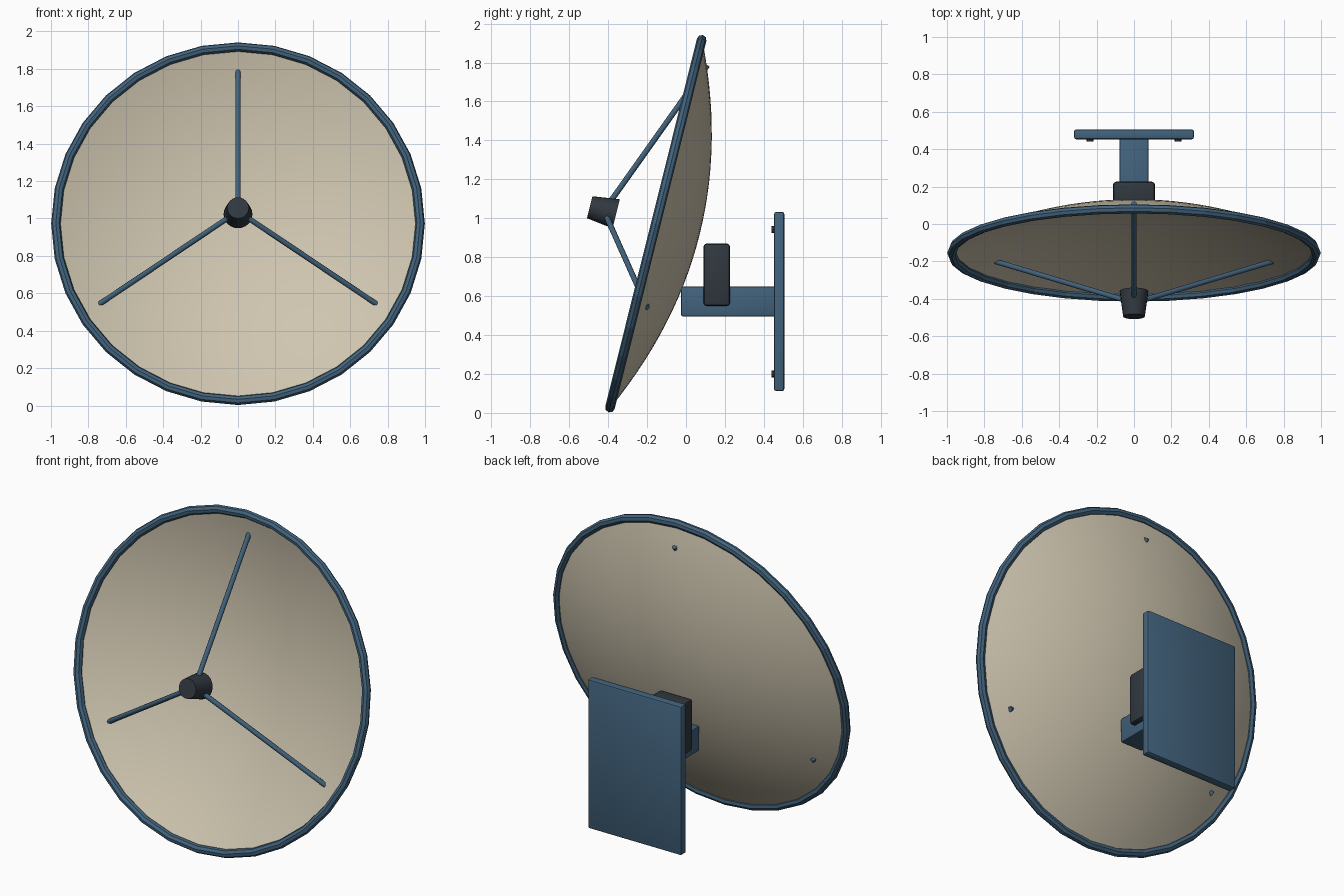
import bpy, bmesh, math
from mathutils import Matrix, Vector

if "Cube" in bpy.data.objects:
    bpy.data.objects.remove(bpy.data.objects["Cube"])


def material(name, rgb):
    m = bpy.data.materials.new(name)
    m.diffuse_color = (*rgb, 1)
    m.use_nodes = True
    m.node_tree.nodes["Principled BSDF"].inputs["Base Color"].default_value = m.diffuse_color
    return m


CREAM = material("warm cream", (0.62, 0.56, 0.43))
BLUE = material("steel blue", (0.055, 0.125, 0.205))
DARK = material("charcoal", (0.03, 0.04, 0.05))

# Dish frame: local z points out of the dish, local y up along its face
DISH = Matrix.Translation((0, -0.155, 0.972)) @ Matrix.Rotation(math.radians(76), 4, 'X')
R, DEPTH = 0.972, 0.232


def finish(name, bm, mat, smooth=None):
    bmesh.ops.recalc_face_normals(bm, faces=bm.faces)
    me = bpy.data.meshes.new(name)
    bm.to_mesh(me)
    bm.free()
    me.materials.append(mat)
    ob = bpy.data.objects.new(name, me)
    bpy.context.collection.objects.link(ob)
    if smooth:
        bpy.ops.object.select_all(action='DESELECT')
        ob.select_set(True)
        bpy.context.view_layer.objects.active = ob
        bpy.ops.object.shade_smooth_by_angle(angle=math.radians(smooth))
    return ob


def lathe(name, profile, segs, mat, smooth=None, closed=False):
    """Revolve (radius, z) points about the dish axis."""
    bm = bmesh.new()
    rings = []
    for r, z in profile:
        if r < 1e-6:
            rings.append([bm.verts.new((0, 0, z))] * segs)
        else:
            rings.append([bm.verts.new((r * math.cos(2 * math.pi * i / segs),
                                        r * math.sin(2 * math.pi * i / segs), z))
                          for i in range(segs)])
    pairs = list(zip(rings, rings[1:])) + ([(rings[-1], rings[0])] if closed else [])
    for a, b in pairs:
        for i in range(segs):
            j = (i + 1) % segs
            bm.faces.new(list(dict.fromkeys((a[i], a[j], b[j], b[i]))))
    bm.transform(DISH)
    return finish(name, bm, mat, smooth)


def rod(name, a, b, r, mat, segs=10):
    a, b = Vector(a), Vector(b)
    bm = bmesh.new()
    bmesh.ops.create_cone(bm, cap_ends=True, segments=segs, radius1=r, radius2=r,
                          depth=(b - a).length)
    q = (b - a).to_track_quat('Z', 'Y').to_matrix().to_4x4()
    bm.transform(Matrix.Translation((a + b) / 2) @ q)
    return finish(name, bm, mat, 40)


def box(name, lo, hi, bevel, mat):
    lo, hi = Vector(lo), Vector(hi)
    bm = bmesh.new()
    bmesh.ops.create_cube(bm, size=1)
    bm.transform(Matrix.Translation((lo + hi) / 2) @ Matrix.Diagonal((*(hi - lo), 1)))
    bmesh.ops.bevel(bm, geom=bm.edges[:], offset=bevel, segments=2,
                    affect='EDGES', profile=0.5)
    return finish(name, bm, mat, 35)


# Reflector: thin parabolic shell
N = 14
front = [(R * i / N, -(DEPTH - 0.01) * (1 - (i / N) ** 2)) for i in range(N + 1)]
back = [(R * i / N, -0.004 - (DEPTH - 0.004) * (1 - (i / N) ** 2)) for i in range(N, -1, -1)]
lathe("reflector", front + back, 64, CREAM, 40)

# Rim hoop
hoop = [(0.974 + 0.025 * math.cos(math.pi * k / 4), 0.025 * math.sin(math.pi * k / 4))
        for k in range(8)]
lathe("rim", hoop, 32, BLUE, closed=True)

# Feed horn in front of the dish
lathe("feed_horn", [(0, 0.21), (0.077, 0.21), (0.058, 0.35), (0, 0.35)], 24, DARK, 40)

# Three struts from the dish face to the feed
for k in range(3):
    a = math.radians(90 + 120 * k)
    foot = DISH @ Vector((0.855 * math.cos(a), 0.855 * math.sin(a), -0.06))
    rod(f"strut_{k + 1}", foot, DISH @ Vector((0, 0, 0.275)), 0.0145, BLUE)

# Mount: arm, pivot block, wall plate and bolts
box("mount_arm", (-0.078, -0.025, 0.495), (0.078, 0.465, 0.65), 0.01, BLUE)
box("pivot_block", (-0.112, 0.09, 0.55), (0.112, 0.226, 0.87), 0.016, DARK)
box("wall_plate", (-0.32, 0.453, 0.112), (0.32, 0.505, 1.032), 0.01, BLUE)
for i, x in enumerate((-0.235, 0.235)):
    for j, z in enumerate((0.2, 0.942)):
        rod(f"bolt_{i}{j}", (x, 0.44, z), (x, 0.47, z), 0.019, DARK, 8)
